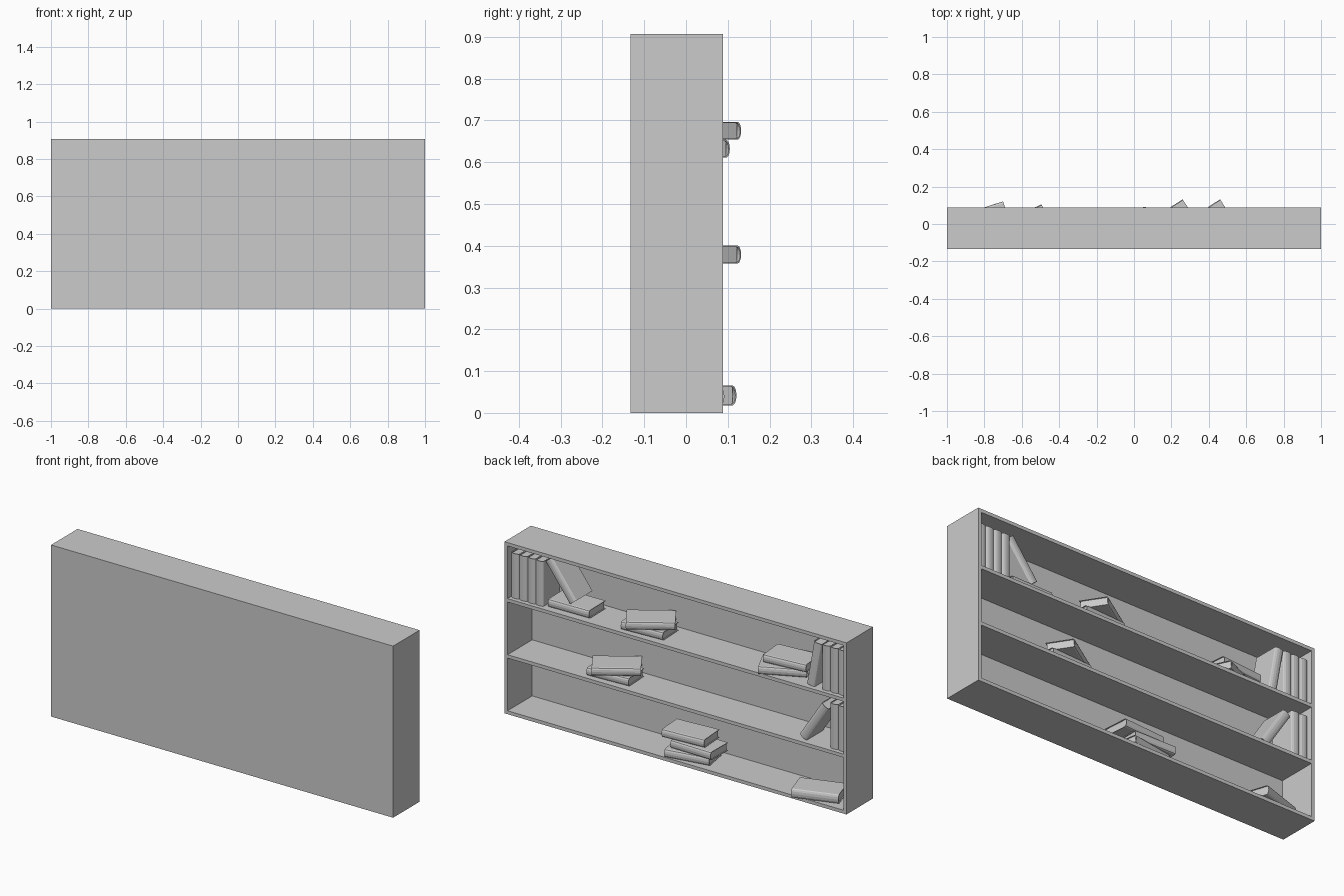
import bpy, math
from mathutils import Matrix, Vector

if "Cube" in bpy.data.objects:
    bpy.data.objects.remove(bpy.data.objects["Cube"])

FRONT, BACK, TOP, T = 0.088, -0.133, 0.907, 0.018
PITCH = (TOP - T) / 3
LEVEL = [T + i * PITCH for i in range(3)]      # standing height of each shelf
L, D, THICK = 0.237, 0.142, 0.043              # book length, depth, thickness


def box(name, lo, hi):
    v = [(x, y, z) for x in (lo[0], hi[0]) for y in (lo[1], hi[1]) for z in (lo[2], hi[2])]
    f = [(0, 1, 3, 2), (4, 6, 7, 5), (0, 4, 5, 1), (2, 3, 7, 6), (0, 2, 6, 4), (1, 5, 7, 3)]
    me = bpy.data.meshes.new(name)
    me.from_pydata(v, [], f)
    ob = bpy.data.objects.new(name, me)
    bpy.context.collection.objects.link(ob)
    return ob


def book(name, matrix, t=THICK):
    """Spine along local -X at y=0, depth towards -Y, thickness along +Z."""
    c = 0.003
    # C-shaped cover: outer outline with rounded spine, paired with inner outline
    outer, inner = [(-D, 0)], [(-D, c)]
    for i in range(7):
        a = -math.pi / 2 + math.pi * i / 6
        outer.append((-0.010 + 0.010 * math.cos(a), t / 2 + t / 2 * math.sin(a)))
        inner.append((-0.012 + 0.009 * math.cos(a), t / 2 + (t / 2 - c) * math.sin(a)))
    outer.append((-D, t))
    inner.append((-D, t - c))
    n = len(outer)
    verts = [(x, y, z) for x in (-L, 0) for y, z in outer + inner]
    faces = []
    for i in range(n - 1):
        o, p, q, r = i, i + 1, n + i + 1, n + i
        s = 2 * n
        faces += [(o, p, q, r), (s + o, s + r, s + q, s + p),
                  (o, s + o, s + p, p), (r, q, s + q, s + r)]
    faces += [(0, n, 3 * n, 2 * n), (n - 1, 3 * n - 1, 4 * n - 1, 2 * n - 1)]
    me = bpy.data.meshes.new(name + "_cover")
    me.from_pydata(verts, [], faces)
    ob = bpy.data.objects.new(name + "_cover", me)
    bpy.context.collection.objects.link(ob)
    ob.matrix_world = matrix
    # page block, inset from the cover on three sides
    pages = box(name + "_pages", (-L + 0.005, -D + 0.005, c), (-0.005, -0.008, t - c))
    pages.matrix_world = matrix


def flat(name, x, y, z, deg, t=THICK):
    book(name, Matrix.Translation((x, y, z)) @ Matrix.Rotation(math.radians(deg), 4, 'Z'), t)


def upright(name, x, z, lean=0, y=0.067, t=0.047):
    """Standing book; x is the left face, or the pivot edge when leaning (+ = towards +x)."""
    m = Matrix.Translation((x, y, z)) @ Matrix.Rotation(math.radians(lean), 4, 'Y')
    if lean > 0:
        m = m @ Matrix.Translation((-t, 0, 0))
    book(name, m @ Matrix.Rotation(math.pi / 2, 4, 'Y'), t)


# Bookcase carcass
box("back_panel", (-1 + T, BACK, T), (1 - T, BACK + 0.015, TOP - T))
for side, x in (("left", -1), ("right", 1 - T)):
    box(side + "_side", (x, BACK, 0), (x + T, FRONT, TOP))
for name, z in (("bottom_board", 0), ("lower_shelf", PITCH), ("upper_shelf", 2 * PITCH), ("top_board", TOP - T)):
    box(name, (-1 + T, BACK, z), (1 - T, FRONT, z + T))

# Standing rows against the sides
for i in range(4):
    upright(f"upper_right_book_{i}", 0.98 - 0.0475 * (i + 1), LEVEL[2])
for i in range(3):
    upright(f"upper_left_book_{i}", -0.98 + 0.0475 * i, LEVEL[2])
for i in range(2):
    upright(f"middle_left_book_{i}", -0.98 + 0.0475 * i, LEVEL[1])

# Leaning books
upright("upper_right_leaning_book", 0.649, LEVEL[2] + THICK, 37, y=0.05)
upright("upper_left_leaning_book", -0.796, LEVEL[2], -10)
upright("middle_left_leaning_book", -0.748, LEVEL[1], -33)

# Lying books: single ones and stacks
flat("upper_right_lying_book", 0.767, 0.058, LEVEL[2], 1)
for label, x, z in (("upper", 0.26, LEVEL[2]), ("middle", 0.46, LEVEL[1])):
    flat(label + "_stack_book_0", x + 0.075, 0.067, z, 3)
    flat(label + "_stack_book_1", x, 0.132, z + THICK, 33)
flat("upper_left_stack_book_0", -0.495, 0.105, LEVEL[2], 25)
flat("upper_left_stack_book_1", -0.49, 0.057, LEVEL[2] + THICK, 5)
for i, (x, y, a) in enumerate(((0.063, 0.092, 10), (0.045, 0.066, -1), (0.098, 0.064, 4))):
    flat(f"bottom_stack_book_{i}", x, y, LEVEL[0] + i * THICK, a)
flat("bottom_left_lying_book", -0.70, 0.121, LEVEL[0], 18, 0.048)
